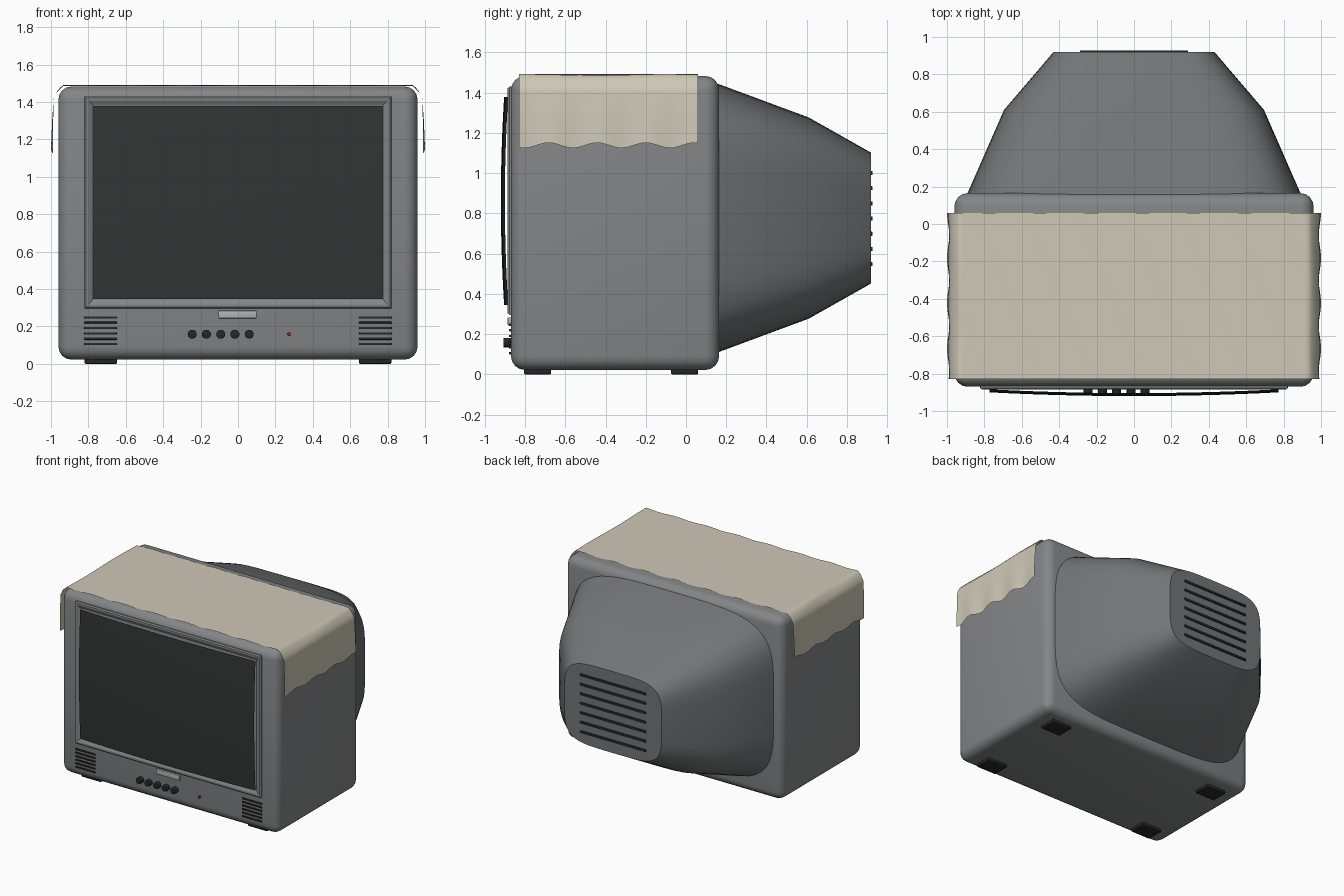
import bpy, bmesh, math
from mathutils import Matrix

if "Cube" in bpy.data.objects:
    bpy.data.objects.remove(bpy.data.objects["Cube"])


def material(name, r, g, b):
    m = bpy.data.materials.new(name)
    m.diffuse_color = (r, g, b, 1)
    m.use_nodes = True
    m.node_tree.nodes["Principled BSDF"].inputs["Base Color"].default_value = m.diffuse_color
    return m


SHELL = material("shell_grey", 0.23, 0.235, 0.24)
BACK = material("back_grey", 0.17, 0.175, 0.18)
DARK = material("dark_plastic", 0.02, 0.02, 0.022)
GLASS = material("dark_glass", 0.03, 0.036, 0.033)
SILVER = material("silver", 0.45, 0.45, 0.46)
RED = material("red", 0.25, 0.02, 0.02)
LINEN = material("linen", 0.62, 0.58, 0.47)


def finish(name, bm, mat, smooth=35):
    bmesh.ops.recalc_face_normals(bm, faces=bm.faces)
    me = bpy.data.meshes.new(name)
    bm.to_mesh(me)
    bm.free()
    ob = bpy.data.objects.new(name, me)
    bpy.context.collection.objects.link(ob)
    me.materials.append(mat)
    bpy.ops.object.select_all(action='DESELECT')
    ob.select_set(True)
    bpy.context.view_layer.objects.active = ob
    bpy.ops.object.shade_smooth_by_angle(angle=math.radians(smooth))
    return ob


def box(name, xs, ys, zs, mat, bevel=0.0, seg=2):
    bm = bmesh.new()
    bmesh.ops.create_cube(bm, size=1)
    for v in bm.verts:
        v.co = [(r[0] + r[1]) / 2 + c * (r[1] - r[0]) for c, r in zip(v.co, (xs, ys, zs))]
    if bevel:
        bmesh.ops.bevel(bm, geom=bm.edges[:], offset=bevel, segments=seg, profile=0.5, affect='EDGES')
    return finish(name, bm, mat)


def disc(name, x, z, radius, y0, y1, mat, bevel=0.004):
    bm = bmesh.new()
    m = Matrix.Translation((x, (y0 + y1) / 2, z)) @ Matrix.Rotation(math.pi / 2, 4, 'X')
    bmesh.ops.create_cone(bm, cap_ends=True, segments=20, radius1=radius, radius2=radius,
                          depth=y1 - y0, matrix=m)
    rims = [e for e in bm.edges if abs(e.verts[0].co.y - y0) < 1e-5 and abs(e.verts[1].co.y - y0) < 1e-5]
    bmesh.ops.bevel(bm, geom=rims, offset=bevel, segments=2, profile=0.5, affect='EDGES')
    return finish(name, bm, mat)


def surface(name, nu, nv, point, mat, smooth=35):
    """Open grid surface from point(u, v), u and v in 0..1."""
    bm = bmesh.new()
    g = [[bm.verts.new(point(i / nu, j / nv)) for j in range(nv + 1)] for i in range(nu + 1)]
    for i in range(nu):
        for j in range(nv):
            bm.faces.new((g[i][j], g[i + 1][j], g[i + 1][j + 1], g[i][j + 1]))
    return finish(name, bm, mat, smooth)


# Main cabinet
box("cabinet", (-0.96, 0.96), (-0.87, 0.165), (0.022, 1.483), SHELL, 0.07, 4)

# Tapered tube housing: superellipse sections lofted toward the back
bm = bmesh.new()
N = 64
rings = []
for y, a, b in ((0.13, 0.90, 0.675), (0.165, 0.89, 0.665), (0.61, 0.695, 0.50), (0.92, 0.43, 0.325)):
    ring = []
    for i in range(N):
        t = 2 * math.pi * i / N
        c, s = math.cos(t), math.sin(t)
        ring.append(bm.verts.new((a * math.copysign(abs(c) ** 0.45, c), y,
                                  0.777 + b * math.copysign(abs(s) ** 0.45, s))))
    rings.append(ring)
for r0, r1 in zip(rings, rings[1:]):
    for i in range(N):
        bm.faces.new((r0[i], r0[(i + 1) % N], r1[(i + 1) % N], r1[i]))
bm.faces.new(rings[0])
bm.faces.new(rings[-1])
finish("tube_housing", bm, BACK)

# Rear vent slots
for k in range(7):
    z = 0.548 + 0.0755 * k
    box(f"rear_vent_{k}", (-0.29, 0.29), (0.905, 0.928), (z - 0.01, z + 0.01), DARK, 0.004)

# Screen bezel: stepped rectangular frame
bm = bmesh.new()
profile = ((0.82, 0.296, 1.43, -0.86), (0.82, 0.296, 1.43, -0.877), (0.812, 0.304, 1.422, -0.886),
           (0.798, 0.318, 1.408, -0.886), (0.775, 0.345, 1.38, -0.872))
loops = [[bm.verts.new(p) for p in ((-x, y, z0), (x, y, z0), (x, y, z1), (-x, y, z1))]
         for x, z0, z1, y in profile]
for a, b in zip(loops, loops[1:]):
    for i in range(4):
        bm.faces.new((a[i], a[(i + 1) % 4], b[(i + 1) % 4], b[i]))
finish("screen_bezel", bm, SHELL, 20)


# Bulging glass
def glass_point(u, v):
    x, z = 2 * u - 1, 2 * v - 1
    return (0.773 * x, -0.92 + 0.02 * x * x + 0.016 * z * z, 0.862 + 0.516 * z)


surface("screen_glass", 24, 18, glass_point, GLASS)

# Front controls
box("name_plate", (-0.105, 0.1), (-0.886, -0.865), (0.243, 0.284), SILVER, 0.005)
for k in range(5):
    disc(f"button_{k}", -0.245 + 0.0762 * k, 0.158, 0.024, -0.908, -0.865, DARK)
disc("power_light", 0.272, 0.158, 0.01, -0.882, -0.865, RED, 0.003)

# Speaker slots and feet on both sides
for side, s in (("left", -1), ("right", 1)):
    xs = sorted((s * 0.648, s * 0.823))
    for k in range(6):
        z = 0.106 + 0.0283 * k
        box(f"speaker_slot_{side}_{k}", xs, (-0.879, -0.86), (z - 0.006, z + 0.006), DARK, 0.003)
    for end, y in (("front", -0.737), ("rear", -0.007)):
        box(f"foot_{side}_{end}", sorted((s * 0.647, s * 0.82)), (y - 0.067, y + 0.067), (0, 0.04), DARK, 0.006)

# Cloth draped over the top, with wavy hems at both sides
DRAPE = ((0.0, 1.489), (0.935, 1.489), (0.965, 1.458), (0.985, 1.42), (0.991, 1.3), (0.994, 1.138))
LENGTHS = [math.dist(a, b) for a, b in zip(DRAPE, DRAPE[1:])]


def cloth_point(u, v):
    s = 2 * u - 1
    d = abs(s) * sum(LENGTHS)
    y = -0.83 + 0.89 * v
    for (a, b), n in zip(zip(DRAPE, DRAPE[1:]), LENGTHS):
        if d <= n + 1e-6:
            break
        d -= n
    x = a[0] + (b[0] - a[0]) * d / n
    z = a[1] + (b[1] - a[1]) * d / n
    drop = max(0, (1.42 - z) / 0.282)
    x += 0.006 * drop * math.sin(26 * y)
    z += 0.013 * drop * math.cos(26 * (y + 0.2))
    if z > 1.45:
        z += 0.003 * math.sin(23 * s * 1.3 + 9 * y)
    return (math.copysign(x, s), y, z)


surface("cloth_cover", 120, 48, cloth_point, LINEN, 60)
